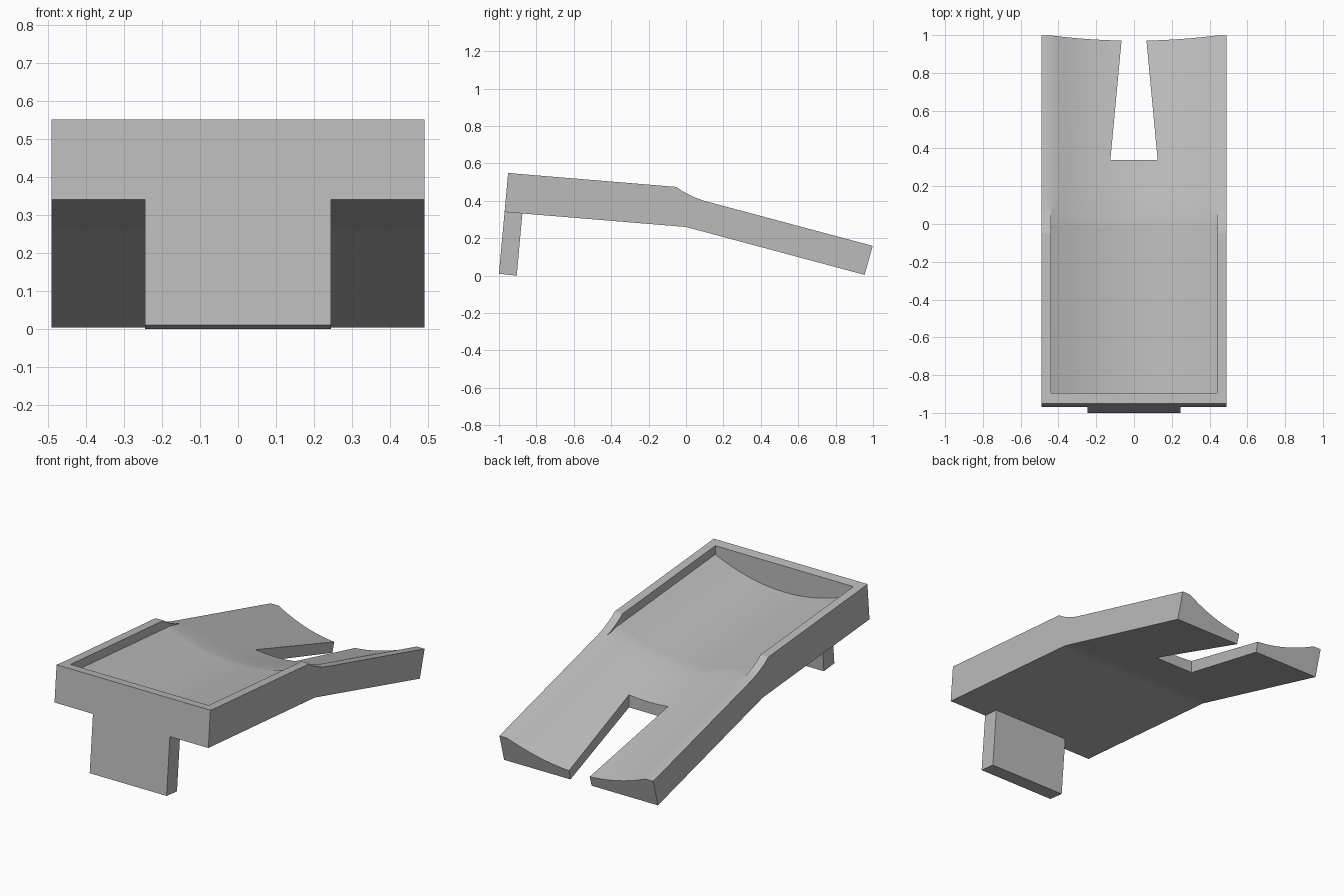
import bpy
import bmesh

if "Cube" in bpy.data.objects:
    bpy.data.objects.remove(bpy.data.objects["Cube"])

grey = bpy.data.materials.new("plain grey")
grey.use_nodes = True
colour = (0.5, 0.5, 0.5, 1)
grey.diffuse_color = colour
grey.node_tree.nodes["Principled BSDF"].inputs["Base Color"].default_value = colour

HALF, INNER, DIP, SEGS = 0.49, 0.44, 0.1, 24


def loft(name, rings):
    """Skin closed rings of equal length and cap both ends."""
    bm = bmesh.new()
    loops = [[bm.verts.new(p) for p in ring] for ring in rings]
    n = len(loops[0])
    for a, b in zip(loops, loops[1:]):
        for i in range(n):
            j = (i + 1) % n
            bm.faces.new((a[i], a[j], b[j], b[i]))
    bm.faces.new(loops[0])
    bm.faces.new(loops[-1])
    bmesh.ops.remove_doubles(bm, verts=bm.verts[:], dist=0.0005)
    bmesh.ops.dissolve_degenerate(bm, edges=bm.edges[:], dist=0.0005)
    bmesh.ops.recalc_face_normals(bm, faces=bm.faces[:])
    mesh = bpy.data.meshes.new(name)
    bm.to_mesh(mesh)
    bm.free()
    obj = bpy.data.objects.new(name, mesh)
    bpy.context.collection.objects.link(obj)
    mesh.materials.append(grey)
    return obj


def section(y, z, lean, floor, rim, solid=False):
    """Cross-section standing on (y, z): hollow floor between two rims."""
    top = floor + rim
    outline = [(-HALF, 0), (-HALF, top), (-INNER, top)]
    for i in range(SEGS + 1):
        x = INNER * (2 * i / SEGS - 1)
        h = floor - DIP * (1 - (x / INNER) ** 2)
        outline.append((x, top if solid else h))
    outline += [(INNER, top), (HALF, top), (HALF, 0)]
    return [(x, y + lean * h, z + h) for x, h in outline]


def underside(y):
    return 0.26 - (0.0825 if y < 0 else 0.268) * y


# Tray body: solid front wall, hollow tray, bend, then open sloping ramp
rings = [section(-0.97, 0.34, 0.09, 0.16, 0.05, True),
         section(-0.895, underside(-0.895), 0, 0.16, 0.05, True),
         section(-0.895, underside(-0.895), 0, 0.16, 0.05)]
for y, floor, rim in ((-0.1, 0.16, 0.05), (-0.05, 0.16, 0.05), (-0.025, 0.16, 0.033),
                      (0, 0.161, 0.02), (0.05, 0.163, 0.007), (0.1, 0.166, 0),
                      (0.15, 0.166, 0)):
    rings.append(section(y, underside(y), 0, floor, rim))
rings.append(section(0.955, 0.004, 0.28, 0.155, 0))
body = loft("tray_body", rings)

# Tapered slot through the ramp
cutter = loft("slot_cutter", [[(-w, y, -0.5), (w, y, -0.5), (w, y, 1), (-w, y, 1)]
                              for y, w in ((0.34, 0.125), (1.1, 0.054))])
cutter.hide_render = True
slot = body.modifiers.new("slot", "BOOLEAN")
slot.operation, slot.solver, slot.object = "DIFFERENCE", "EXACT", cutter
bpy.ops.object.select_all(action="DESELECT")
body.select_set(True)
bpy.context.view_layer.objects.active = body
bpy.ops.object.modifier_apply(modifier="slot")
bpy.data.objects.remove(cutter)
bpy.ops.object.shade_smooth_by_angle(angle=0.5)

# Front leg: a leaning slab, flush with the front wall
side = ((-0.97, 0.34), (-0.875, underside(-0.875)), (-0.905, 0), (-1, 0.01))
loft("front_leg", [[(x, y, z) for y, z in side] for x in (-0.245, 0.245)])
